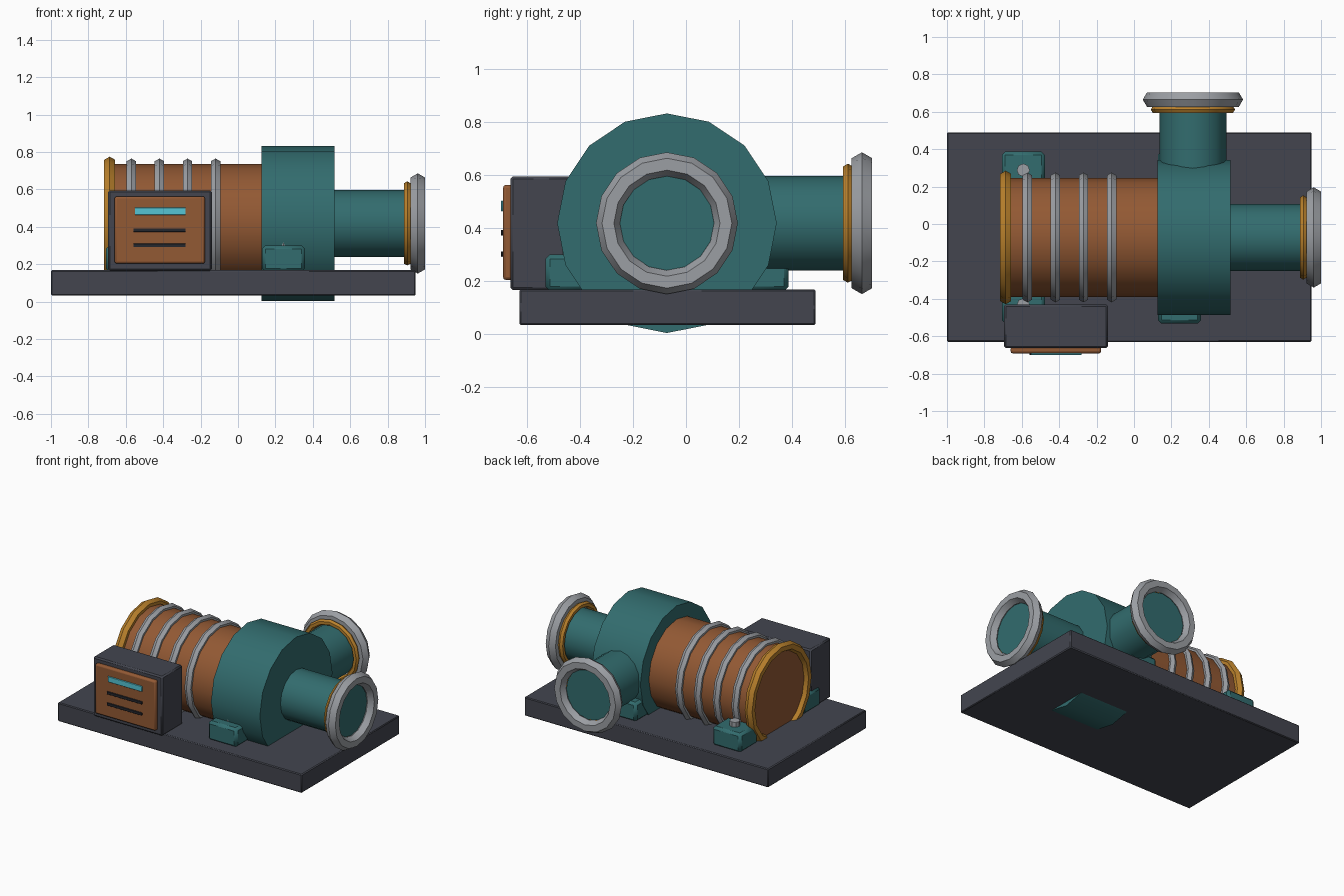
import bpy, math
from mathutils import Vector

if "Cube" in bpy.data.objects:
    bpy.data.objects.remove(bpy.data.objects["Cube"])


def material(name, rgb):
    m = bpy.data.materials.new(name)
    m.diffuse_color = (*rgb, 1)
    m.use_nodes = True
    m.node_tree.nodes["Principled BSDF"].inputs["Base Color"].default_value = m.diffuse_color
    return m


TEAL = material("teal_paint", (0.032, 0.150, 0.156))
COPPER = material("copper_brown", (0.290, 0.100, 0.034))
GOLD = material("gold", (0.490, 0.220, 0.025))
STEEL = material("steel_grey", (0.330, 0.345, 0.370))
DARK = material("dark_slate", (0.056, 0.060, 0.078))
BLACK = material("slot_black", (0.018, 0.020, 0.027))
CYAN = material("cyan_light", (0.090, 0.560, 0.660))

CY, CZ = -0.072, 0.418          # shaft axis
PX = 0.315                      # outlet pipe axis
ROT = {"x": (0, math.pi / 2, 0), "y": (-math.pi / 2, 0, 0), "z": (0, 0, 0)}


def finish(name, mat):
    o = bpy.context.object
    o.name = name
    o.data.materials.append(mat)
    bpy.ops.object.transform_apply(location=False, rotation=True, scale=True)
    bpy.ops.object.shade_smooth_by_angle(angle=math.radians(35))
    return o


def box(name, lo, hi, mat, bevel=0.0, segments=1):
    lo, hi = Vector(lo), Vector(hi)
    bpy.ops.mesh.primitive_cube_add(size=1, location=(lo + hi) / 2)
    bpy.context.object.scale = hi - lo
    o = finish(name, mat)
    if bevel:
        b = o.modifiers.new("bevel", "BEVEL")
        b.width, b.segments = bevel, segments
    return o


def cylinder(name, a, b, r, axis, mat, sides=16):
    a, b = Vector(a), Vector(b)
    bpy.ops.mesh.primitive_cylinder_add(vertices=sides, radius=r, depth=(b - a).length,
                                        location=(a + b) / 2, rotation=ROT[axis])
    return finish(name, mat)


def ring(name, c, major, minor, axis, mat):
    bpy.ops.mesh.primitive_torus_add(location=c, rotation=ROT[axis], major_radius=major,
                                     minor_radius=minor, major_segments=16, minor_segments=6)
    o = finish(name, mat)
    bpy.ops.object.shade_smooth()
    return o


# Base plate
box("base_plate", (-1, -0.63, 0.033), (0.95, 0.49, 0.168), DARK, 0.006)

# Motor with cooling ribs and end ring
cylinder("motor_body", (-0.69, CY, CZ), (0.13, CY, CZ), 0.318, "x", COPPER)
for i in range(4):
    ring(f"motor_rib_{i + 1}", (-0.57 + 0.15 * i, CY, CZ), 0.318, 0.029, "x", STEEL)
ring("motor_end_ring", (-0.686, CY, CZ), 0.323, 0.034, "x", GOLD)

# Pump casing
cylinder("pump_casing", (0.125, CY, CZ), (0.515, CY, CZ), 0.415, "x", TEAL)

# Inlet and outlet pipes with flanges
cylinder("inlet_pipe", (0.45, CY, CZ), (0.955, CY, CZ), 0.179, "x", TEAL)
ring("inlet_collar", (0.905, CY, CZ), 0.204, 0.021, "x", GOLD)
ring("inlet_flange", (0.961, CY, CZ), 0.223, 0.045, "x", STEEL)
cylinder("outlet_pipe", (PX, CY, CZ), (PX, 0.66, CZ), 0.179, "y", TEAL)
ring("outlet_collar", (PX, 0.612, CZ), 0.204, 0.021, "y", GOLD)
ring("outlet_flange", (PX, 0.665, CZ), 0.223, 0.045, "y", STEEL)

# Mounting feet with bolts, mirrored about the shaft
for label, x in (("motor", -0.592), ("pump", 0.243)):
    for side, s in (("back", 1), ("front", -1)):
        y = CY + s * 0.36
        box(f"{label}_foot_{side}", (x - 0.115, y - 0.1, 0.16), (x + 0.115, y + 0.1, 0.3),
            TEAL, 0.018)
        cylinder(f"{label}_bolt_{side}", (x, y, 0.29), (x, y, 0.335), 0.035, "z", STEEL, 8)

# Control box with panel, display and vent slots
box("control_box", (-0.695, -0.664, 0.165), (-0.14, -0.43, 0.595), DARK, 0.01)
box("control_panel", (-0.66, -0.692, 0.203), (-0.176, -0.655, 0.563), COPPER, 0.012, 2)
box("display", (-0.552, -0.7, 0.463), (-0.28, -0.691, 0.503), CYAN, 0.002)
for i, z in enumerate((0.382, 0.301)):
    box(f"vent_slot_{i + 1}", (-0.56, -0.7, z - 0.01), (-0.28, -0.691, z + 0.01), BLACK, 0.002)
